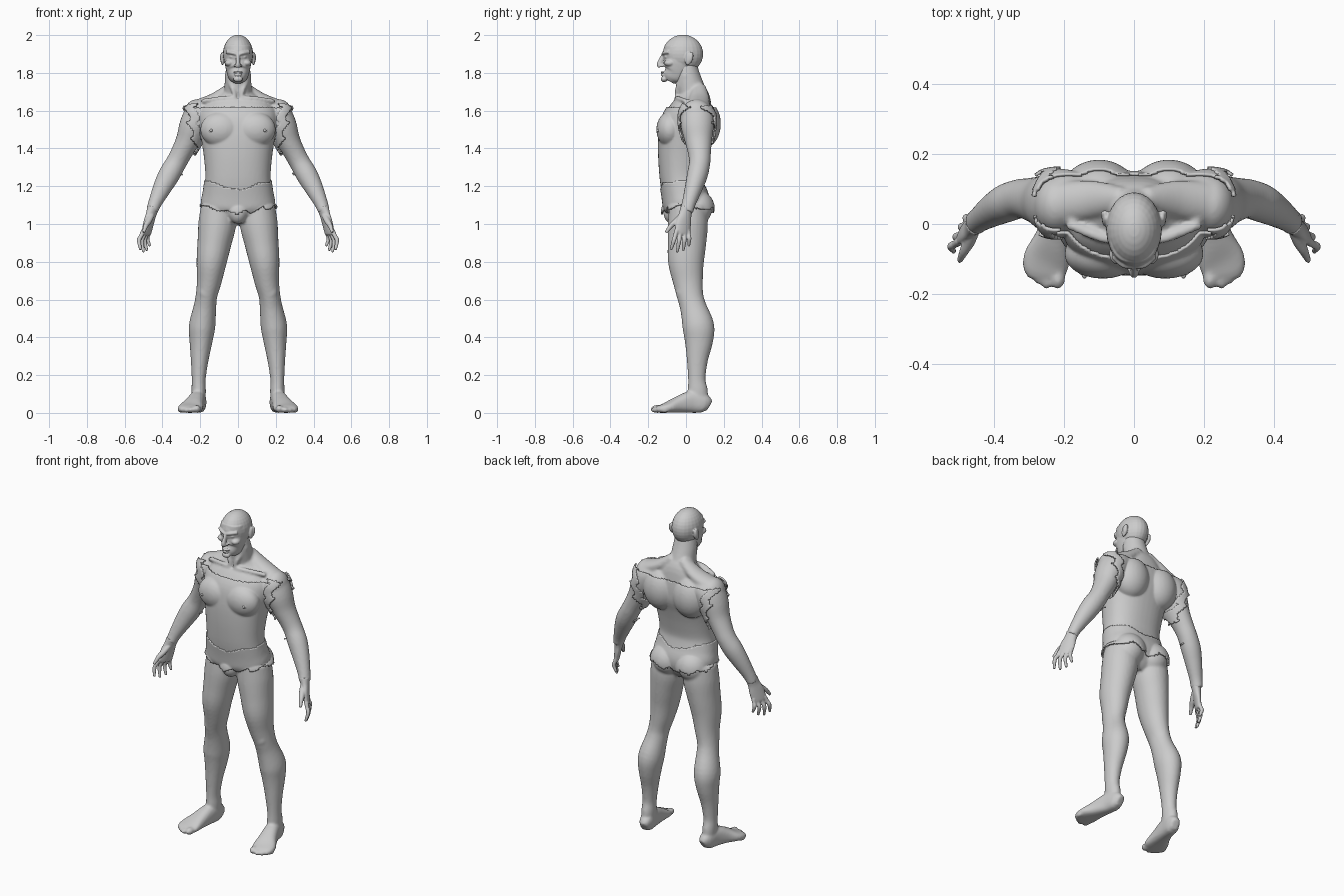
import bpy, bmesh, math
from mathutils import Vector, Matrix

Y, Z = Vector((0, 1, 0)), Vector((0, 0, 1))


def spline(p, steps=4):
    """Catmull-Rom resampling of a list of section tuples."""
    out = []
    for i in range(len(p) - 1):
        a, b, c, d = p[max(i - 1, 0)], p[i], p[i + 1], p[min(i + 2, len(p) - 1)]
        for k in range(steps):
            t = k / steps
            out.append([0.5 * (2 * w + (x - v) * t + (2 * v - 5 * w + 4 * x - y) * t * t
                               + (3 * w - v - 3 * x + y) * t ** 3) for v, w, x, y in zip(a, b, c, d)])
    return out + [list(p[-1])]


def tube(bm, secs, ref=Y, sides=(1, -1), e=2.0, n=28):
    """Closed loft through (x, y, z, radius_u, radius_v) sections, once per side."""
    pts = spline(secs)
    for s in sides:
        rings = []
        for i, q in enumerate(pts):
            c = Vector(q[:3])
            t = Vector(pts[min(i + 1, len(pts) - 1)][:3]) - Vector(pts[max(i - 1, 0)][:3])
            t.normalize()
            u = ref.cross(t).normalized()
            v = t.cross(u)
            ring = []
            for k in range(n):
                a = 2 * math.pi * k / n
                ca, sa = math.cos(a), math.sin(a)
                w = c + u * max(q[3], .003) * math.copysign(abs(ca) ** (2 / e), ca) \
                    + v * max(q[4], .003) * math.copysign(abs(sa) ** (2 / e), sa)
                ring.append(bm.verts.new((w.x * s, w.y, w.z)))
            rings.append(ring)
        for r, q in zip(rings, rings[1:]):
            for k in range(n):
                bm.faces.new((r[k], r[(k + 1) % n], q[(k + 1) % n], q[k]))
        bm.faces.new(rings[0])
        bm.faces.new(rings[-1])


def stack(bm, rows, e=2.3):
    """Horizontal loft from (z, half_width, y_front, y_back) rows."""
    tube(bm, [(0, (f + b) / 2, z, w, (b - f) / 2) for z, w, f, b in rows], sides=(1,), e=e, n=40)


def blob(bm, c, r, sides=(1, -1), tilt=0):
    for s in sides:
        m = Matrix.Translation((c[0] * s, c[1], c[2])) @ Matrix.Rotation(tilt, 4, 'X') @ Matrix.Diagonal((*r, 1))
        bmesh.ops.create_uvsphere(bm, u_segments=24, v_segments=16, radius=1, matrix=m)


def finish(name, bm, voxel=None, smooth=3):
    bmesh.ops.recalc_face_normals(bm, faces=bm.faces)
    for f in bm.faces:
        f.smooth = True
    me = bpy.data.meshes.new(name)
    bm.to_mesh(me)
    bm.free()
    ob = bpy.data.objects.new(name, me)
    bpy.context.collection.objects.link(ob)
    if voxel:
        m = ob.modifiers.new("fuse", 'REMESH')
        m.mode, m.voxel_size, m.use_smooth_shade = 'VOXEL', voxel, True
        m = ob.modifiers.new("soften", 'SMOOTH')
        m.factor, m.iterations = 0.5, smooth
    return ob


# body: torso, neck
bm = bmesh.new()
stack(bm, [(1.0, .05, -.06, .06), (1.04, .13, -.085, .095), (1.10, .18, -.108, .115), (1.17, .172, -.118, .095),
           (1.25, .163, -.13, .082), (1.35, .17, -.138, .098), (1.45, .185, -.138, .122), (1.53, .2, -.125, .145),
           (1.60, .195, -.088, .145), (1.66, .13, -.05, .13), (1.70, .08, -.045, .105)])
tube(bm, [(0, .06, 1.62, .09, .075), (0, .03, 1.70, .074, .076), (0, .008, 1.78, .069, .068),
          (0, -.005, 1.85, .06, .06)], sides=(1,))
# muscles: chest, shoulder blades, buttocks, deltoids, traps, collar bones, kneecaps
blob(bm, (.09, -.085, 1.5), (.1, .062, .085))
blob(bm, (.1, .09, 1.53), (.1, .085, .12))
blob(bm, (.085, .06, 1.08), (.085, .078, .085))
blob(bm, (.222, .055, 1.57), (.067, .085, .09))
blob(bm, (.17, -.018, .64), (.04, .036, .05))
blob(bm, (0, -.07, 1.06), (.05, .05, .06), (1,))
tube(bm, [(.03, .07, 1.725, .03, .035), (.12, .07, 1.66, .036, .055), (.21, .06, 1.62, .04, .06)])
tube(bm, [(.015, -.05, 1.665, .012, .012), (.09, -.04, 1.665, .012, .014), (.19, .0, 1.65, .012, .014)])
tube(bm, [(.012, -.05, 1.66, .008, .008), (.03, -.045, 1.72, .012, .012), (.06, .0, 1.79, .014, .014)])
# arms
tube(bm, [(.14, .06, 1.6, .06, .075), (.2, .06, 1.575, .08, .088), (.235, .06, 1.52, .076, .088),
          (.267, .066, 1.44, .063, .072), (.303, .072, 1.37, .056, .06), (.33, .072, 1.32, .055, .056),
          (.365, .06, 1.26, .057, .055), (.402, .04, 1.19, .049, .047), (.44, .015, 1.11, .036, .037),
          (.456, .002, 1.065, .031, .036)])
# legs
tube(bm, [(.105, .01, 1.09, .092, .1), (.11, .01, 1.0, .1, .106), (.125, .005, .9, .09, .102), (.14, 0, .8, .08, .095),
          (.152, .01, .7, .066, .08), (.167, .022, .62, .057, .07), (.175, .038, .56, .06, .07),
          (.19, .065, .46, .07, .084), (.196, .068, .38, .061, .075), (.203, .06, .28, .047, .056),
          (.208, .057, .18, .037, .046), (.208, .062, .12, .038, .053), (.207, .066, .05, .036, .052)])
# feet and toes
tube(bm, [(.2, .123, .036, .022, .03), (.205, .095, .05, .038, .05), (.215, .03, .058, .042, .058),
          (.232, -.04, .044, .052, .044), (.25, -.1, .028, .067, .028), (.256, -.14, .02, .06, .02),
          (.258, -.158, .015, .045, .015)], ref=Z, e=2.5)
for x, y, r in [(.218, -.155, .021), (.25, -.163, .016), (.272, -.152, .015), (.291, -.135, .014), (.307, -.112, .013)]:
    blob(bm, (x, y, r), (r, r * 1.5, r))
body = finish("body", bm, .008, 4)

# hands: palm, four fingers, thumb
across, palm = Vector((.47, -.88, 0)), Vector((-.88, -.47, 0))
for side, label in ((1, "left_hand"), (-1, "right_hand")):
    bm = bmesh.new()
    tube(bm, [(.45, .004, 1.085, .035, .031), (.46, -.004, 1.05, .036, .024), (.472, -.012, 1.01, .044, .02),
              (.485, -.02, .955, .045, .016), (.487, -.021, .943, .04, .012)], ref=palm, sides=(side,))
    for s, ln in ((.035, .088), (.012, .1), (-.012, .093), (-.034, .072)):
        a = Vector((.484, -.019, .965)) + across * s
        b = a + Vector((.018, -.004, -ln * .6)) + across * s * .35
        c = b + Vector((.004, 0, -ln * .55)) + across * s * .2 + palm * .018
        tube(bm, [(*a, .012, .013), (*a.lerp(b, .5), .011, .011), (*b, .0115, .0115), (*c, .007, .007)],
             ref=palm, sides=(side,), n=14)
    tube(bm, [(.462, -.02, 1.045, .016, .02), (.474, -.052, 1.015, .016, .018), (.488, -.08, .99, .013, .013),
              (.5, -.106, .955, .008, .008)], ref=palm, sides=(side,), n=14)
    finish(label, bm, .004, 2)

# head: skull, face, jaw
bm = bmesh.new()
blob(bm, (0, -.016, 1.9), (.08, .107, .102), (1,))
stack(bm, [(1.757, .028, -.118, -.06), (1.775, .045, -.125, -.03), (1.80, .058, -.122, .01), (1.83, .066, -.12, .03),
           (1.86, .071, -.116, .04), (1.885, .072, -.109, .05), (1.905, .073, -.118, .05), (1.94, .07, -.112, .05)])
# nose, brows, cheekbones, lips, chin, eyes
tube(bm, [(0, -.115, 1.9, .009, .012), (0, -.13, 1.87, .01, .014), (0, -.14, 1.845, .013, .015),
          (0, -.135, 1.832, .016, .012)], sides=(1,), n=16)
blob(bm, (.012, -.125, 1.838), (.009, .011, .008))
tube(bm, [(.004, -.12, 1.898, .009, .009), (.03, -.117, 1.906, .009, .009), (.06, -.092, 1.91, .009, .009)], ref=Z, n=14)
blob(bm, (.047, -.086, 1.852), (.024, .03, .018))
blob(bm, (0, -.122, 1.803), (.026, .013, .006), (1,))
blob(bm, (0, -.121, 1.79), (.021, .013, .006), (1,))
blob(bm, (0, -.116, 1.767), (.025, .017, .016), (1,))
blob(bm, (.031, -.1, 1.884), (.015, .014, .008))
# ears
for r, c in (((.010, .02, .036), (.082, .014, 1.876)), ((.013, .012, .03), (.083, .026, 1.88))):
    blob(bm, c, r, tilt=-.2)
finish("head", bm, .004, 2)

# clothing: patches of the body surface pushed outward with ragged edges
bpy.context.view_layer.update()
deps = bpy.context.evaluated_depsgraph_get()
skin = bpy.data.meshes.new_from_object(body.evaluated_get(deps), depsgraph=deps)


def saw(v):
    return abs((v % 1) - .35)


def armhole(c):
    return .2 + .16 * max(0, min(c.z, 1.6) - 1.36) + .04 * saw(c.z * 13) + (.008 if c.y > .08 else 0)


def cloth(name, keep, offset, thick):
    b = bmesh.new()
    b.from_mesh(skin)
    b.normal_update()
    drop = [f for f in b.faces if not keep(f.calc_center_median())]
    for v, d in [(v, v.normal.copy()) for v in b.verts]:
        v.co += d * offset
    bmesh.ops.delete(b, geom=drop, context='FACES')
    ob = finish(name, b)
    m = ob.modifiers.new("thickness", 'SOLIDIFY')
    m.thickness, m.offset = thick, 1


cloth("tunic", lambda c: 1.14 < c.z < 1.613 and abs(c.x) < armhole(c), .002, .008)
cloth("armhole_trim", lambda c: 1.37 < c.z < 1.618 + .02 * saw(c.y * 12)
      and armhole(c) - .03 < abs(c.x) < armhole(c) + .012, .007, .009)
cloth("shorts", lambda c: abs(c.x) < .3 and 1.052 + .15 * abs(c.x) + .03 * saw(c.x * 11 + c.y * 5) < c.z
      < 1.175 + .3 * abs(c.x) + .02 * saw(c.x * 9), .006, .009)

# chest studs
for s, label in ((1, "left_nipple"), (-1, "right_nipple")):
    bm = bmesh.new()
    blob(bm, (.142 * s, -.138, 1.495), (.016, .01, .016), (1,))
    blob(bm, (.142 * s, -.145, 1.495), (.008, .011, .008), (1,))
    finish(label, bm)
